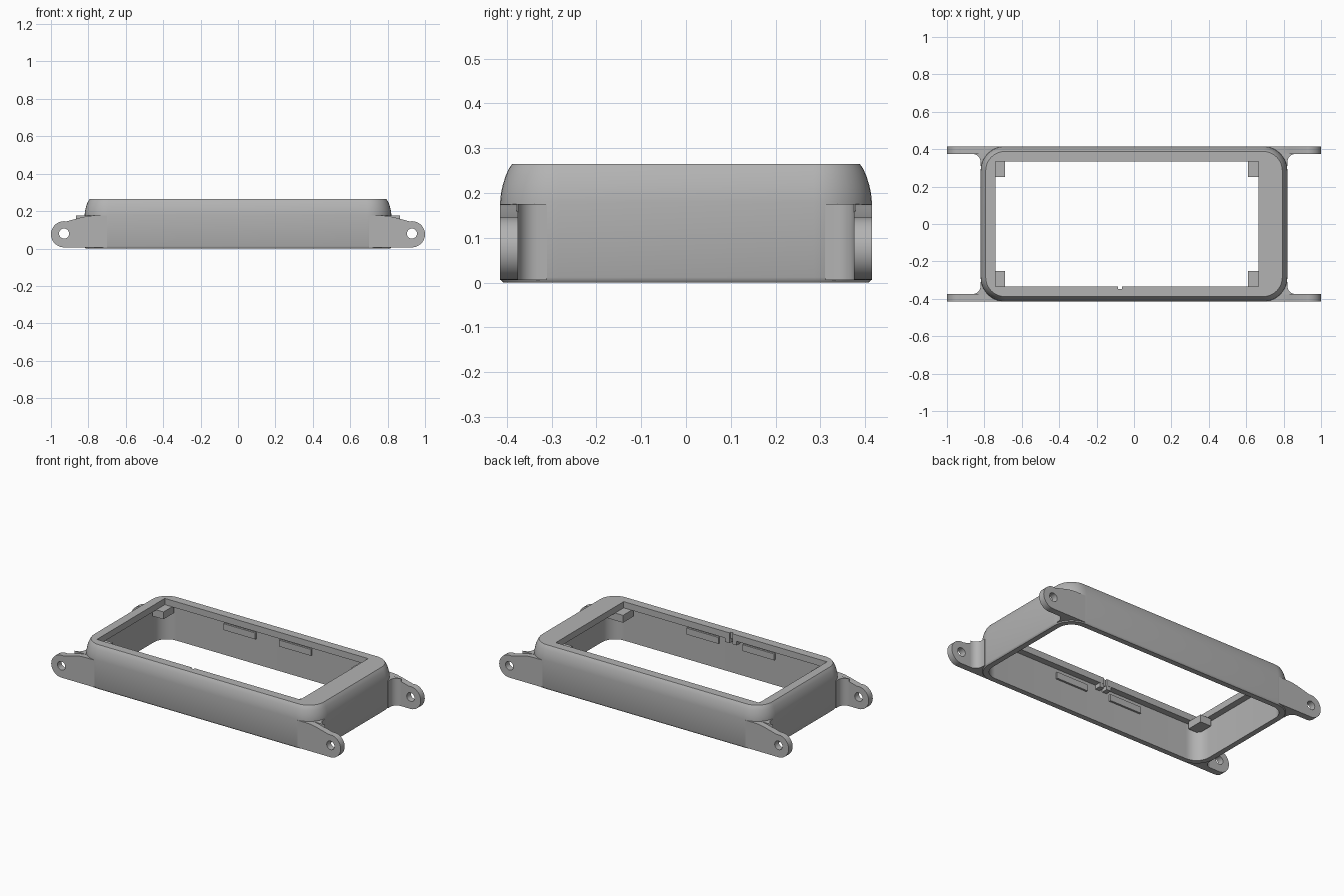
import bpy, bmesh, math

if "Cube" in bpy.data.objects:
    bpy.data.objects.remove(bpy.data.objects["Cube"])

grey = bpy.data.materials.new("light_grey")
grey.diffuse_color = (0.45, 0.45, 0.45, 1)
grey.use_nodes = True
grey.node_tree.nodes["Principled BSDF"].inputs["Base Color"].default_value = grey.diffuse_color


def finish(name, bm, smooth=False):
    bmesh.ops.recalc_face_normals(bm, faces=bm.faces)
    me = bpy.data.meshes.new(name)
    bm.to_mesh(me)
    bm.free()
    me.materials.append(grey)
    ob = bpy.data.objects.new(name, me)
    bpy.context.collection.objects.link(ob)
    if smooth:
        shade(ob)
    return ob


def shade(ob):
    bpy.ops.object.select_all(action='DESELECT')
    ob.select_set(True)
    bpy.context.view_layer.objects.active = ob
    bpy.ops.object.shade_smooth_by_angle(angle=math.radians(30))


def box(name, x0, x1, y0, y1, z0, z1):
    bm = bmesh.new()
    bmesh.ops.create_cube(bm, size=1)
    for v in bm.verts:
        v.co = ((x0 + x1) / 2 + v.co.x * (x1 - x0),
                (y0 + y1) / 2 + v.co.y * (y1 - y0),
                (z0 + z1) / 2 + v.co.z * (z1 - z0))
    return finish(name, bm)


def ring(x0, x1, y0, y1, r, z, n=10):
    """Rounded rectangle, n + 1 points per corner."""
    pts = []
    corners = [(x1 - r, y1 - r), (x0 + r, y1 - r), (x0 + r, y0 + r), (x1 - r, y0 + r)]
    for k, (cx, cy) in enumerate(corners):
        for i in range(n + 1):
            a = math.pi / 2 * (k + i / n)
            pts.append((cx + r * math.cos(a), cy + r * math.sin(a), z))
    return pts


# Bezel shell: outer wall, rounded shoulder, top lip and inner cavity
X, Y, R, TOP = 0.82, 0.415, 0.13, 0.265
outer = [(0, 0.007), (0.004, 0.003), (0.012, 0), (0.18, 0), (0.2, 0.002),
         (0.22, 0.0065), (0.24, 0.013), (0.255, 0.02), (TOP, 0.027)]
rings = [ring(-X + d, X - d, -Y + d, Y - d, R - d, z) for z, d in outer]
rings += [ring(-0.74, 0.665, -0.335, 0.335, 0, z) for z in (TOP, 0.225)]
rings += [ring(-0.78, 0.78, -0.375, 0.375, 0.09, z) for z in (0.225, 0)]
bm = bmesh.new()
loops = [[bm.verts.new(p) for p in r] for r in rings]
for k, a in enumerate(loops):
    b = loops[(k + 1) % len(loops)]
    for i in range(len(a)):
        j = (i + 1) % len(a)
        bm.faces.new((a[i], a[j], b[j], b[i]))
bmesh.ops.remove_doubles(bm, verts=bm.verts, dist=1e-5)
shell = finish("bezel_shell", bm)

# Small notch in the front lip
cutter = box("notch_cutter", -0.085, -0.065, -0.347, -0.32, 0.2, 0.3)
mod = shell.modifiers.new("notch", 'BOOLEAN')
mod.operation, mod.solver, mod.object = 'DIFFERENCE', 'EXACT', cutter
bpy.context.view_layer.objects.active = shell
bpy.ops.object.modifier_apply(modifier=mod.name)
bpy.data.objects.remove(cutter)
shade(shell)

# Mounting ear outline in x and z, with a screw hole
ER, EX, EZ = 0.07, 0.93, 0.076
profile = [(0.70, 0.006), (EX, 0.006)]
profile += [(EX + ER * math.cos(a), EZ + ER * math.sin(a))
            for a in [math.radians(-80 + 180 * i / 16) for i in range(17)]]
profile += [(0.83, 0.168), (0.80, 0.174), (0.77, 0.176), (0.70, 0.176)]
hole = [(EX + 0.027 * math.cos(i * math.pi / 12), 0.08 + 0.027 * math.sin(i * math.pi / 12))
        for i in range(24)]


def ear(name, sx, sy):
    cu = bpy.data.curves.new(name, 'CURVE')
    cu.dimensions, cu.fill_mode = '2D', 'BOTH'
    for pts in (profile, hole):
        sp = cu.splines.new('POLY')
        sp.points.add(len(pts) - 1)
        for p, (x, z) in zip(sp.points, pts):
            p.co = (x, z, 0, 1)
        sp.use_cyclic_u = True
    cu.extrude = 0.02
    tmp = bpy.data.objects.new(name, cu)
    bpy.context.collection.objects.link(tmp)
    bpy.context.view_layer.update()
    me = bpy.data.meshes.new_from_object(tmp)
    bm = bmesh.new()
    bm.from_mesh(me)
    bpy.data.objects.remove(tmp)
    bmesh.ops.remove_doubles(bm, verts=bm.verts, dist=1e-5)
    for v in bm.verts:
        x, z, d = v.co
        v.co = (sx * x, sy * (0.395 + d), z)
    finish(name, bm, True)


def fillet(name, sx, sy):
    """Curved gusset between the ear and the end wall."""
    c = 0.045
    pts = [(0.80, 0.31), (0.76, 0.378), (0.82 + c, 0.378)]
    pts += [(0.82 + c - c * math.sin(a), 0.375 - c + c * math.cos(a))
            for a in [math.pi / 2 * i / 8 for i in range(9)]]
    pts += [(0.82, 0.31)]
    bm = bmesh.new()
    low = [bm.verts.new((sx * x, sy * y, 0.006)) for x, y in pts]
    face = bm.faces.new(low)
    ext = bmesh.ops.extrude_face_region(bm, geom=[face])
    for v in ext["geom"]:
        if isinstance(v, bmesh.types.BMVert):
            v.co.z = 0.176
    finish(name, bm, True)


for sx, side in ((-1, "left"), (1, "right")):
    for sy, end in ((-1, "front"), (1, "back")):
        ear(f"ear_{end}_{side}", sx, sy)
        fillet(f"ear_fillet_{end}_{side}", sx, sy)
        # Corner support tab under the lip
        x0, x1 = (-0.765, -0.69) if sx < 0 else (0.61, 0.765)
        y0, y1 = sorted((sy * 0.25, sy * 0.355))
        box(f"corner_tab_{end}_{side}", x0, x1, y0, y1, 0.18, 0.226)

# Snap ridges on the long inner walls
for sy, end in ((-1, "front"), (1, "back")):
    for k, x in enumerate((-0.355, 0.03)):
        y0, y1 = sorted((sy * 0.363, sy * 0.38))
        box(f"snap_ridge_{end}_{k + 1}", x, x + 0.22, y0, y1, 0.16, 0.2)

# Pair of guide blocks beside the notch
for k, x in enumerate((-0.115, -0.065)):
    box(f"notch_guide_{k + 1}", x, x + 0.03, -0.38, -0.336, 0.2, 0.226)
